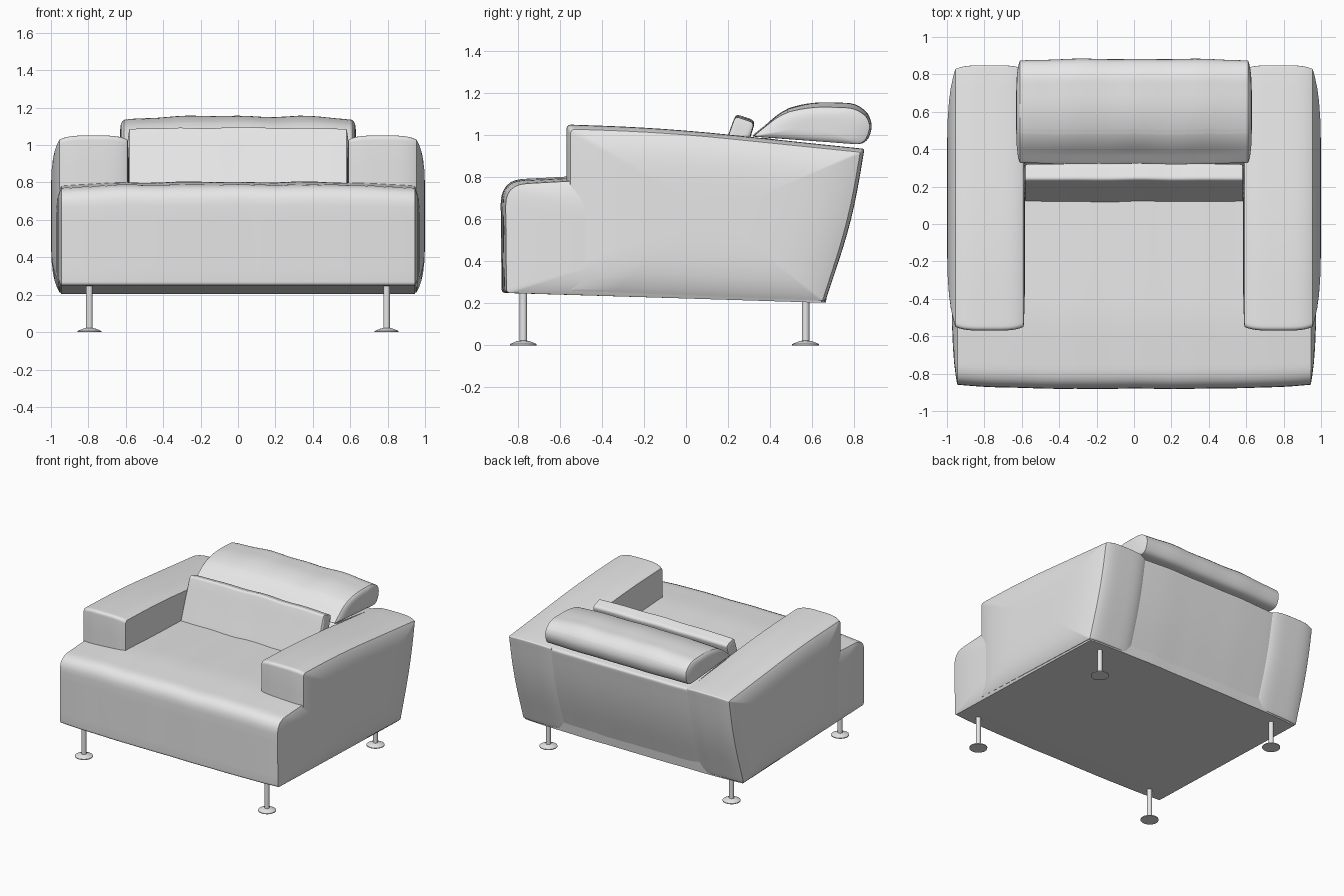
import bpy
import bmesh
import math
from mathutils import Vector

cube = bpy.data.objects.get("Cube")
if cube:
    bpy.data.objects.remove(cube, do_unlink=True)

GREY = (0.8, 0.8, 0.8, 1.0)
grey = bpy.data.materials.new("pale_grey")
grey.use_nodes = True
grey.diffuse_color = GREY
for node in grey.node_tree.nodes:
    if node.type == "BSDF_PRINCIPLED":
        node.inputs["Base Color"].default_value = GREY


def finish(name, bm, angle=30):
    """Turn a bmesh into a smooth shaded object with sharp seams."""
    bmesh.ops.recalc_face_normals(bm, faces=bm.faces)
    mesh = bpy.data.meshes.new(name)
    bm.to_mesh(mesh)
    bm.free()
    mesh.materials.append(grey)
    obj = bpy.data.objects.new(name, mesh)
    bpy.context.collection.objects.link(obj)
    bpy.ops.object.select_all(action="DESELECT")
    obj.select_set(True)
    bpy.context.view_layer.objects.active = obj
    bpy.ops.object.shade_smooth_by_angle(angle=math.radians(angle))
    return obj


def rounded(corners, arc=6, cuts=6):
    """Outline from (y, z, radius) corners, with rounded corners and split edges."""
    ends = []
    for i, (y, z, r) in enumerate(corners):
        p = Vector((y, z))
        a = p + (Vector(corners[i - 1][:2]) - p).normalized() * r
        b = p + (Vector(corners[(i + 1) % len(corners)][:2]) - p).normalized() * r
        ends.append((a, p, b, r))
    outline = []
    for i, (a, p, b, r) in enumerate(ends):
        if r > 0:
            for j in range(arc):
                t = j / arc
                outline.append(a * (1 - t) ** 2 + p * 2 * t * (1 - t) + b * t * t)
        following = ends[(i + 1) % len(ends)][0]
        outline += [b.lerp(following, j / cuts) for j in range(cuts)]
    return outline


def cushion(name, corners, x0, x1, puff0, puff1, belly_y, belly_z, wave=0.0):
    """Padded block: a side outline run along x, with swollen middle and end panels."""
    outline = rounded(corners)
    lo = Vector((min(p.x for p in outline), min(p.y for p in outline)))
    hi = Vector((max(p.x for p in outline), max(p.y for p in outline)))
    mid, half = (lo + hi) / 2, (hi - lo) / 2
    scales = (0.2, 0.4, 0.6, 0.75, 0.85, 0.93, 0.97)
    rings = [(x0 - puff0 * (1 - s ** 5), s, 0) for s in scales]
    steps = 28
    for i in range(steps + 1):
        t = math.sin((i / steps - 0.5) * math.pi)
        rings.append((x0 + (x1 - x0) * (t + 1) / 2, 1, 1 - t ** 4))
    rings += [(x1 + puff1 * (1 - s ** 5), s, 0) for s in reversed(scales)]

    bm = bmesh.new()
    loops = []
    for x, s, k in rings:
        loop = []
        for p in outline:
            d = p - mid
            up = max(0, d.y / half.y)
            y = mid.x + d.x * s + belly_y * k * d.x / half.x
            z = mid.y + d.y * s + belly_z * k * up
            ripple = wave * k * (math.sin(11 * x + 5 * y) + math.sin(19 * x + 1))
            loop.append(bm.verts.new((x, y + ripple * 0.5, z + ripple * up)))
        loops.append(loop)
    n = len(outline)
    for a, b in zip(loops, loops[1:]):
        for i in range(n):
            j = (i + 1) % n
            bm.faces.new((a[i], a[j], b[j], b[i]))
    for loop, x in ((loops[0], x0 - puff0), (loops[-1], x1 + puff1)):
        centre = bm.verts.new((x, mid.x, mid.y))
        for i in range(n):
            bm.faces.new((loop[i], loop[(i + 1) % n], centre))
    return finish(name, bm)


# Seat block, rounded over at the front
cushion("seat",
        [(-0.855, 0.25, 0.02), (0.645, 0.203, 0), (0.7, 0.6, 0),
         (0.6, 0.74, 0), (-0.5, 0.785, 0.1), (-0.86, 0.765, 0.1)],
        -0.945, 0.945, 0.03, 0.03, 0.022, 0.02, 0.002)

# Arms, reaching down to the base
ARM = [(-0.55, 0.26, 0), (0.65, 0.212, 0.01), (0.775, 0.6, 0.2),
       (0.83, 0.92, 0.01), (-0.1, 1.015, 0.3), (-0.55, 1.03, 0.025)]
cushion("left_arm", ARM, 0.59, 0.955, 0.008, 0.045, 0.02, 0.022)
cushion("right_arm", ARM, -0.955, -0.59, 0.045, 0.008, 0.02, 0.022)

# Back wall between the arms
cushion("back",
        [(0.2, 0.3, 0), (0.65, 0.212, 0.01), (0.775, 0.6, 0.2),
         (0.83, 0.92, 0.02), (0.36, 0.985, 0.03), (0.24, 0.72, 0)],
        -0.6, 0.6, 0, 0, 0.012, 0.004, 0.001)

# Thin leaning back cushion
cushion("back_cushion",
        [(0.11, 0.74, 0.02), (0.22, 0.72, 0.02), (0.325, 1.06, 0.025), (0.235, 1.09, 0.02)],
        -0.58, 0.58, 0.01, 0.01, 0.004, 0.008, 0.002)

# Headrest roll
cushion("headrest",
        [(0.32, 0.995, 0.02), (0.85, 0.955, 0.05), (0.885, 1.06, 0.05),
         (0.82, 1.13, 0.06), (0.58, 1.138, 0.1), (0.45, 1.1, 0.06)],
        -0.61, 0.61, 0.02, 0.02, 0.008, 0.02, 0.003)


# Slim legs on flared round feet
def leg(name, x, y):
    profile = [(0.064, 0), (0.064, 0.006), (0.03, 0.02), (0.018, 0.022), (0.018, 0.27)]
    sides = 24
    bm = bmesh.new()
    loops = []
    for r, z in profile:
        angles = [2 * math.pi * i / sides for i in range(sides)]
        loops.append([bm.verts.new((x + r * math.cos(a), y + r * math.sin(a), z)) for a in angles])
    for a, b in zip(loops, loops[1:]):
        for i in range(sides):
            j = (i + 1) % sides
            bm.faces.new((a[i], a[j], b[j], b[i]))
    bm.faces.new(loops[0])
    bm.faces.new(loops[-1])
    finish(name, bm)


for side, x in (("left", 0.795), ("right", -0.795)):
    leg("front_" + side + "_leg", x, -0.775)
    leg("back_" + side + "_leg", x, 0.57)
